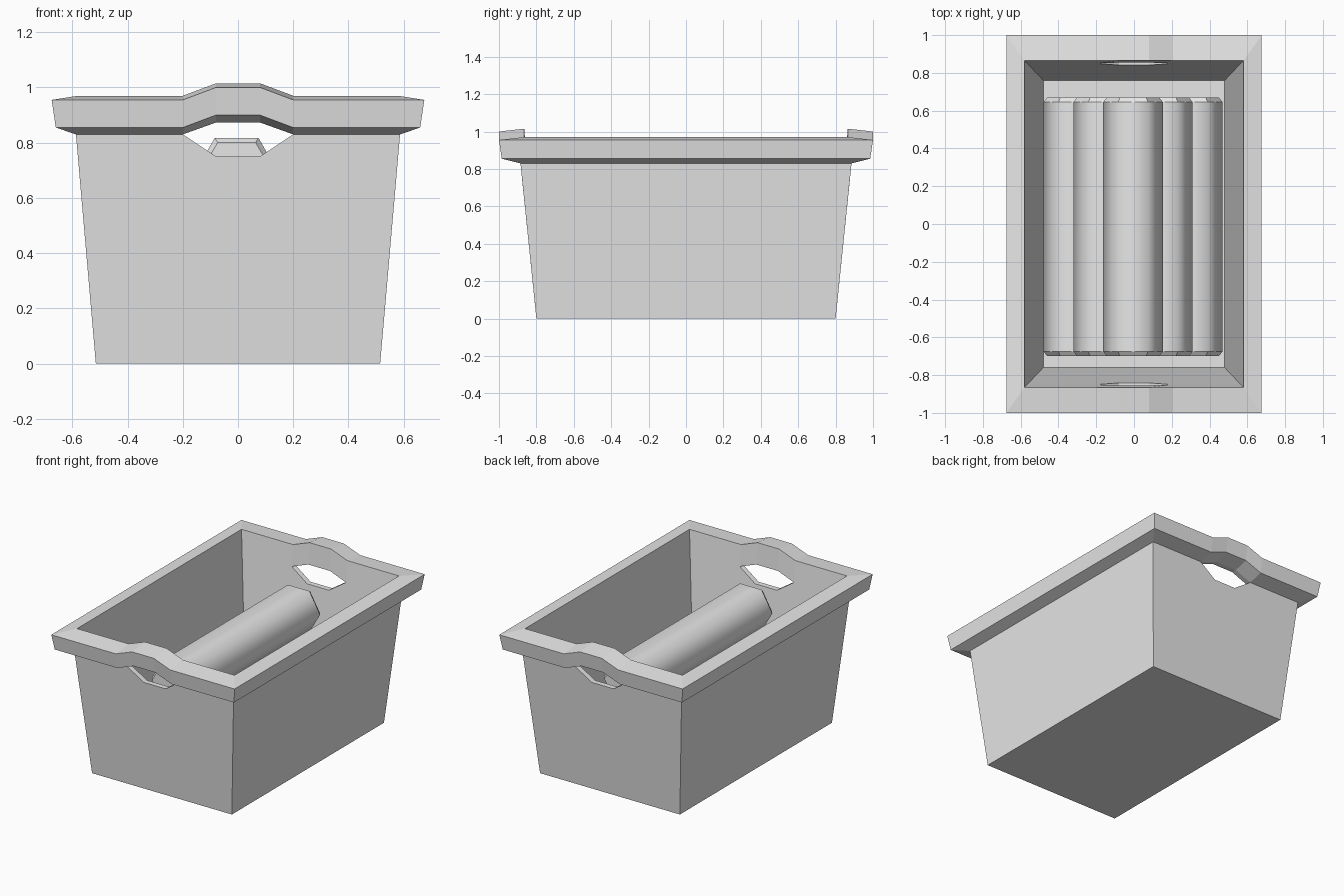
import bpy, bmesh, math

cube = bpy.data.objects.get("Cube")
if cube:
    bpy.data.objects.remove(cube, do_unlink=True)

GREY = (0.8, 0.8, 0.8, 1.0)
grey = bpy.data.materials.new("light_grey")
grey.use_nodes = True
grey.diffuse_color = GREY
grey.node_tree.nodes["Principled BSDF"].inputs["Base Color"].default_value = GREY


def finish(bm, name):
    bmesh.ops.recalc_face_normals(bm, faces=bm.faces)
    mesh = bpy.data.meshes.new(name)
    bm.to_mesh(mesh)
    bm.free()
    mesh.materials.append(grey)
    obj = bpy.data.objects.new(name, mesh)
    bpy.context.collection.objects.link(obj)
    return obj


# Crate: rectangular rings with extra points at both ends for the grips
GRIP_OUT, GRIP_IN = 0.2, 0.08
HANDLE_SEGMENTS = (1, 2, 3, 7, 8, 9)


def ring(bm, x, y, z, lift=0.0, slope=0.0):
    """Loop of 12 points; the middle of each end moves by lift along the wall."""
    xs = (-x, -GRIP_OUT, -GRIP_IN, GRIP_IN, GRIP_OUT, x)
    verts = []
    for side in (-1, 1):
        for px in xs if side < 0 else reversed(xs):
            d = lift if abs(px) <= GRIP_IN else 0.0
            verts.append(bm.verts.new((px, side * (y + d * slope), z + d)))
    return verts


def bridge(bm, a, b, segments=range(12)):
    for i in segments:
        j = (i + 1) % 12
        bm.faces.new((a[i], a[j], b[j], b[i]))


bm = bmesh.new()
base = ring(bm, 0.515, 0.80, 0.0)
hole_low = ring(bm, 0.587, 0.885, 0.83, -0.08, 0.1)
hole_high = ring(bm, 0.587, 0.885, 0.83, 0.043, 0.1)
rim_low = ring(bm, 0.66, 0.985, 0.855, 0.045)
rim_outer = ring(bm, 0.675, 1.0, 0.955, 0.045)
rim_inner = ring(bm, 0.58, 0.865, 0.97, 0.045)
inner_high = ring(bm, 0.565, 0.85, 0.83, 0.043, 0.11)
inner_low = ring(bm, 0.565, 0.85, 0.83, -0.08, 0.11)
floor = ring(bm, 0.48, 0.76, 0.02)

bm.faces.new(base)
bm.faces.new(floor)
bridge(bm, base, hole_low)
for a, b in ((hole_high, rim_low), (rim_low, rim_outer),
             (rim_outer, rim_inner), (rim_inner, inner_high)):
    bridge(bm, a, b)
bridge(bm, inner_low, floor)
# Lining of the grip holes
bridge(bm, hole_low, inner_low, HANDLE_SEGMENTS)
bridge(bm, hole_high, inner_high, HANDLE_SEGMENTS)
bmesh.ops.remove_doubles(bm, verts=bm.verts, dist=0.0005)
finish(bm, "crate")


# Six-sided rolls with chamfered ends, smooth along the sides
RADIUS = 0.158
PROFILE = ((RADIUS - 0.02, -0.70), (RADIUS, -0.675),
           (RADIUS, 0.645), (RADIUS - 0.02, 0.67))


def roll(name, x, z):
    bm = bmesh.new()
    loops = []
    for r, y in PROFILE:
        angles = [math.radians(60 * k) for k in range(6)]
        loops.append([bm.verts.new((x + r * math.cos(a), y, z + r * math.sin(a)))
                      for a in angles])
    for n, (a, b) in enumerate(zip(loops, loops[1:])):
        for i in range(6):
            j = (i + 1) % 6
            bm.faces.new((a[i], a[j], b[j], b[i])).smooth = n == 1
    bm.faces.new(loops[0])
    bm.faces.new(loops[-1])
    for e in bm.edges:
        e.smooth = abs(e.verts[0].co.y - e.verts[1].co.y) > 0.1
    finish(bm, name)


# Pyramid stack: three, two, one
apothem = RADIUS * math.cos(math.pi / 6)
for row, count in enumerate((3, 2, 1)):
    for i in range(count):
        roll(f"roll_row{row + 1}_{i + 1}",
             -0.005 + (2 * i - count + 1) * RADIUS,
             0.02 + apothem + row * 0.262)
